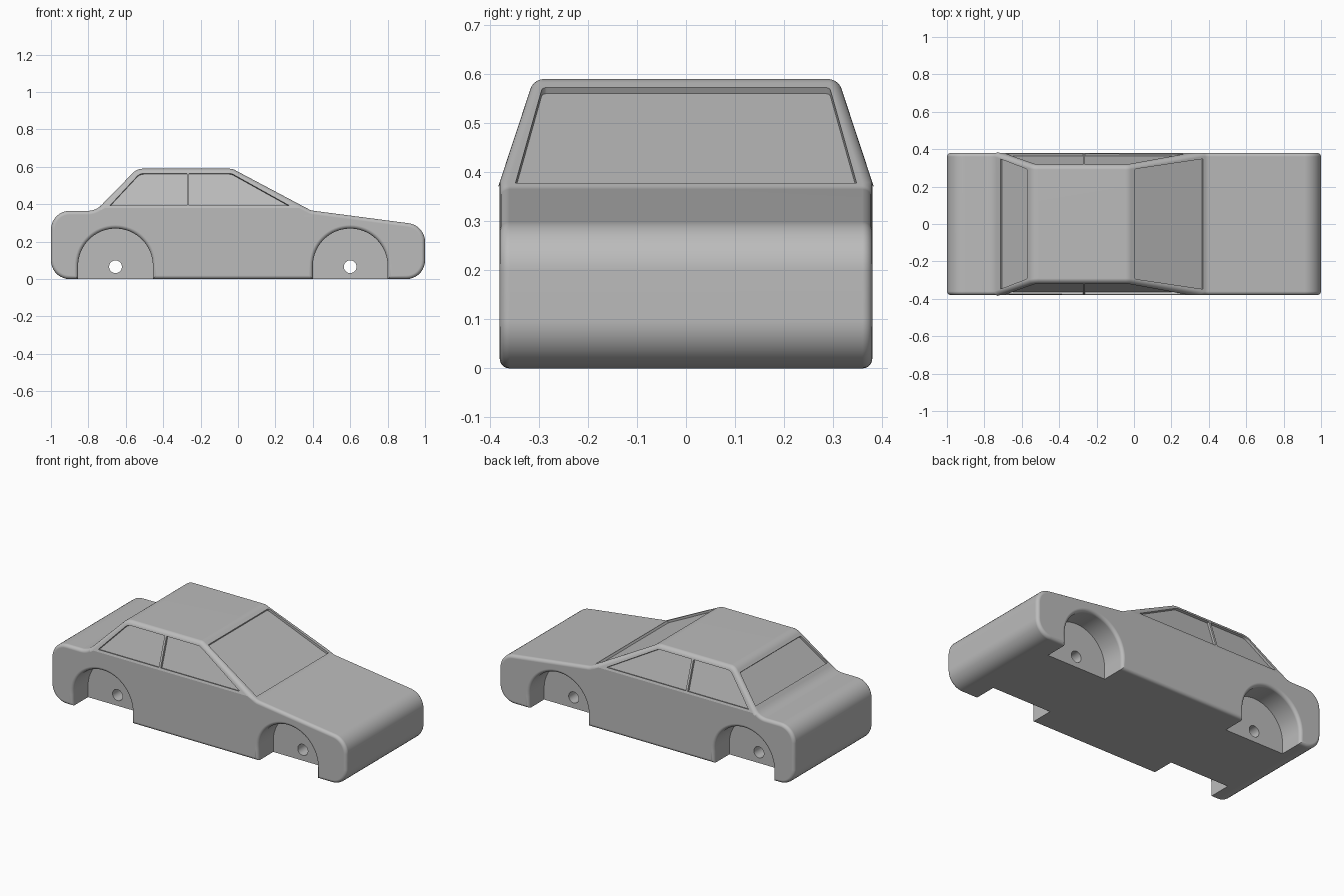
import bpy, bmesh, math
from mathutils import Vector

cube = bpy.data.objects.get("Cube")
if cube:
    bpy.data.objects.remove(cube, do_unlink=True)

HALF_W, WELL_Y = 0.38, 0.23
BELT, TAPER = 0.38, 0.33
ARCH_R, ARCH_Z, AXLES = 0.2, 0.07, (-0.655, 0.6)
RECESS = 0.014

paint = bpy.data.materials.new("grey paint")
paint.use_nodes = True
GREY = (0.5, 0.5, 0.5, 1)
paint.diffuse_color = GREY
paint.node_tree.nodes["Principled BSDF"].inputs["Base Color"].default_value = GREY


def rounded(corners, segs=9):
    """Outline with each (x, y, radius) corner replaced by an arc."""
    out = []
    for i, (x, y, r) in enumerate(corners):
        p = Vector((x, y))
        if r == 0:
            out.append(p)
            continue
        a = (Vector(corners[i - 1][:2]) - p).normalized()
        b = (Vector(corners[(i + 1) % len(corners)][:2]) - p).normalized()
        half = a.angle(b) / 2
        centre = p + (a + b).normalized() * (r / math.sin(half))
        start = p + a * (r / math.tan(half)) - centre
        end = p + b * (r / math.tan(half)) - centre
        sweep = start.angle_signed(end)
        for k in range(segs + 1):
            t = -sweep * k / segs
            c, s = math.cos(t), math.sin(t)
            out.append(centre + Vector((start.x * c - start.y * s,
                                        start.x * s + start.y * c)))
    return out


def prism(points, vector):
    """Closed bmesh made by extruding a planar outline along a vector."""
    bm = bmesh.new()
    face = bm.faces.new([bm.verts.new(p) for p in points])
    new = bmesh.ops.extrude_face_region(bm, geom=[face], use_keep_orig=True)["geom"]
    bmesh.ops.translate(bm, vec=vector,
                        verts=[v for v in new if isinstance(v, bmesh.types.BMVert)])
    bmesh.ops.recalc_face_normals(bm, faces=bm.faces)
    return bm


def make(name, bm):
    mesh = bpy.data.meshes.new(name)
    bm.to_mesh(mesh)
    bm.free()
    mesh.materials.append(paint)
    obj = bpy.data.objects.new(name, mesh)
    bpy.context.collection.objects.link(obj)
    return obj


def select(obj):
    bpy.ops.object.select_all(action="DESELECT")
    obj.select_set(True)
    bpy.context.view_layer.objects.active = obj


def cut(obj, cutter):
    cutter.hide_render = True
    mod = obj.modifiers.new("cut", "BOOLEAN")
    mod.operation, mod.solver, mod.object = "DIFFERENCE", "EXACT", cutter
    select(obj)
    bpy.ops.object.modifier_apply(modifier=mod.name)
    bpy.data.objects.remove(cutter, do_unlink=True)


def smooth(obj):
    select(obj)
    bpy.ops.object.shade_smooth_by_angle(angle=math.radians(17))
    mod = obj.modifiers.new("even shading", "WEIGHTED_NORMAL")
    mod.keep_sharp = True


def side_on(outline, y):
    return [(p.x, y, p.y) for p in outline]


def arch(cx):
    """Wheel arch outline, left to right."""
    arc = [Vector((cx - ARCH_R * math.cos(math.pi * k / 32),
                   ARCH_Z + ARCH_R * math.sin(math.pi * k / 32))) for k in range(33)]
    return [Vector((cx - ARCH_R, 0))] + arc + [Vector((cx + ARCH_R, 0))]


# Body: side profile with wheel arches, extruded across the width
REAR = ((-0.76, 0.365), (-0.54, 0.59))
FRONT = ((-0.03, 0.59), (0.39, 0.367))
profile = rounded([(-1, 0, 0.1), (-1, 0.365, 0.1), (*REAR[0], 0.1), (*REAR[1], 0.07),
                   (*FRONT[0], 0.06), (*FRONT[1], 0.06), (1, 0.287, 0.1), (1, 0, 0.1)])
for cx in reversed(AXLES):
    profile += reversed(arch(cx))
bm = prism(side_on(profile, -HALF_W), (0, 2 * HALF_W, 0))

# Cabin sides lean inward above the belt line
for s in (-1, 1):
    bmesh.ops.bisect_plane(bm, geom=bm.verts[:] + bm.edges[:] + bm.faces[:],
                           plane_co=(0, s * HALF_W, BELT), plane_no=(0, s, TAPER),
                           clear_outer=True)
    bmesh.ops.holes_fill(bm, edges=[e for e in bm.edges if e.is_boundary], sides=0)
bmesh.ops.recalc_face_normals(bm, faces=bm.faces)
bm.normal_update()

# Soft edge all around both sides, arches included
rim = [e for e in bm.edges if len(e.link_faces) == 2
       and sum(abs(f.normal.y) > 0.9 for f in e.link_faces) == 1]
bmesh.ops.bevel(bm, geom=rim, offset=0.02, offset_type="OFFSET", segments=6,
                profile=0.5, affect="EDGES", clamp_overlap=False)
bmesh.ops.recalc_face_normals(bm, faces=bm.faces)
body = make("car_body", bm)


def recess(name, points, normal):
    """Sink a shallow window into the body."""
    n = Vector(normal).normalized()
    cut(body, make(name, prism([Vector(p) - n * RECESS for p in points], n * 0.05)))


# Side windows, split by a thin pillar
rear_side = rounded([(-0.685, 0.393, 0), (-0.525, 0.565, 0.05),
                     (-0.274, 0.565, 0), (-0.274, 0.393, 0)])
front_side = rounded([(-0.261, 0.393, 0), (-0.261, 0.565, 0),
                      (-0.035, 0.565, 0.05), (0.275, 0.393, 0)])
for s in (-1, 1):
    for shape in (rear_side, front_side):
        recess("side_window_cutter",
               [(p.x, s * (HALF_W - (p.y - BELT) * TAPER), p.y) for p in shape],
               (0, s, TAPER))

# Windscreen and rear window
for line, low, high in ((FRONT, 0.37, 0.002), (REAR, -0.715, -0.572)):
    (x0, z0), (x1, z1) = line
    slope = (z1 - z0) / (x1 - x0)
    shape = rounded([(low, -0.348, 0), (high, -0.293, 0.012),
                     (high, 0.293, 0.012), (low, 0.348, 0)], 4)
    recess("screen_cutter", [(p.x, p.y, z0 + slope * (p.x - x0)) for p in shape],
           (-slope, 0, 1))
smooth(body)

# Inner blocks between the wheel wells, bored for the axles
for name, cx in zip(("rear", "front"), AXLES):
    block = make(name + "_axle_block",
                 prism(side_on(arch(cx), -WELL_Y), (0, 2 * WELL_Y, 0)))
    ring = [Vector((cx + 0.034 * math.cos(math.tau * k / 32),
                    0.066 + 0.034 * math.sin(math.tau * k / 32))) for k in range(32)]
    cut(block, make("axle_cutter", prism(side_on(ring, -0.5), (0, 1, 0))))
    smooth(block)
